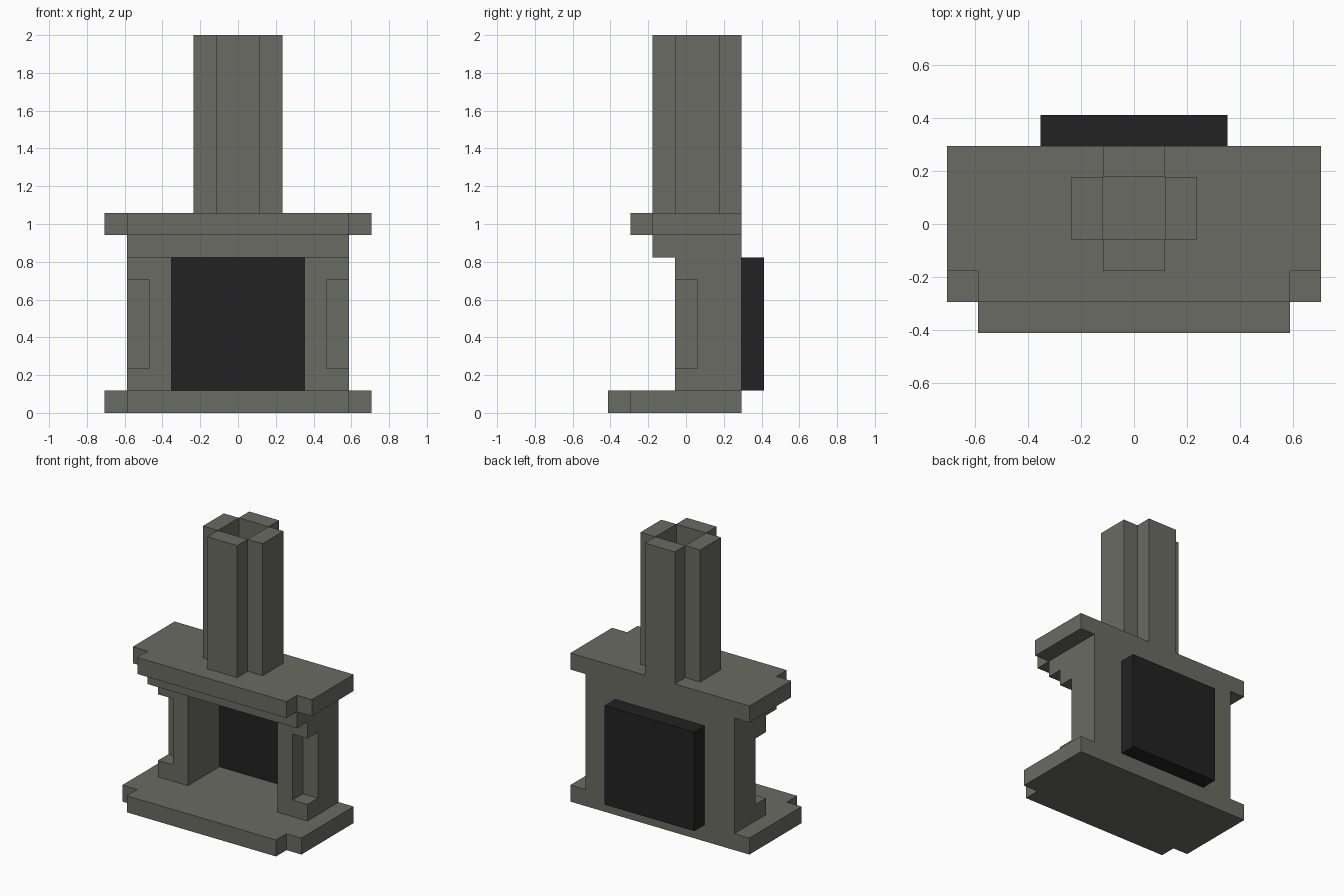
import bpy
import bmesh
from mathutils import Vector

U = 2 / 17  # one block of the model's grid

if "Cube" in bpy.data.objects:
    bpy.data.objects.remove(bpy.data.objects["Cube"], do_unlink=True)


def material(name, rgb):
    mat = bpy.data.materials.new(name)
    mat.use_nodes = True
    mat.diffuse_color = (*rgb, 1)
    mat.node_tree.nodes["Principled BSDF"].inputs["Base Color"].default_value = (*rgb, 1)
    return mat


STONE = material("grey stone", (0.147, 0.147, 0.127))
SOOT = material("soot black", (0.016, 0.016, 0.016))


def prism(name, outline, z0, z1, mat):
    """Extrude an outline given in grid units from z0 up to z1."""
    bm = bmesh.new()
    base = bm.faces.new([bm.verts.new((x * U, y * U, z0 * U)) for x, y in outline])
    top = bmesh.ops.extrude_face_region(bm, geom=[base])["geom"]
    verts = [v for v in top if isinstance(v, bmesh.types.BMVert)]
    bmesh.ops.translate(bm, verts=verts, vec=Vector((0, 0, (z1 - z0) * U)))
    bmesh.ops.recalc_face_normals(bm, faces=bm.faces)
    mesh = bpy.data.meshes.new(name)
    bm.to_mesh(mesh)
    bm.free()
    mesh.materials.append(mat)
    obj = bpy.data.objects.new(name, mesh)
    bpy.context.collection.objects.link(obj)
    return obj


def box(name, x, y, z, mat=STONE):
    outline = [(x[0], y[0]), (x[1], y[0]), (x[1], y[1]), (x[0], y[1])]
    return prism(name, outline, *z, mat)


def notched_slab(name, front, z0, z1):
    """Slab with its two front corners cut out by one block."""
    half = [(5, front), (5, front + 1), (6, front + 1), (6, 2.5)]
    outline = half + [(-x, y) for x, y in reversed(half)]
    return prism(name, outline, z0, z1, STONE)


# Hearth, lintel and mantel
notched_slab("hearth", -3.5, 0, 1)
box("lintel", (-5, 5), (-1.5, 2.5), (7, 8))
notched_slab("mantel", -2.5, 8, 9)

# Side pillars, each with a recess in the outer front corner
for side, s in (("left", 1), ("right", -1)):
    pillar = box(side + "_pillar", sorted((3 * s, 5 * s)), (-0.5, 2.5), (1, 7))
    cutter = box("recess_cutter", sorted((4 * s, 6 * s)), (-1.5, 0.5), (2, 6))
    cutter.hide_render = True
    mod = pillar.modifiers.new("recess", "BOOLEAN")
    mod.operation = "DIFFERENCE"
    mod.solver = "EXACT"
    mod.object = cutter
    bpy.context.view_layer.objects.active = pillar
    bpy.ops.object.modifier_apply(modifier=mod.name)
    bpy.data.objects.remove(cutter, do_unlink=True)

# Black firebox behind the opening
box("firebox", (-3, 3), (2.5, 3.5), (1, 7), SOOT)

# Chimney: four walls around an open flue
box("chimney_front_wall", (-1, 1), (-1.5, -0.5), (9, 17))
box("chimney_back_wall", (-1, 1), (1.5, 2.5), (9, 17))
box("chimney_left_wall", (1, 2), (-0.5, 1.5), (9, 17))
box("chimney_right_wall", (-2, -1), (-0.5, 1.5), (9, 17))
